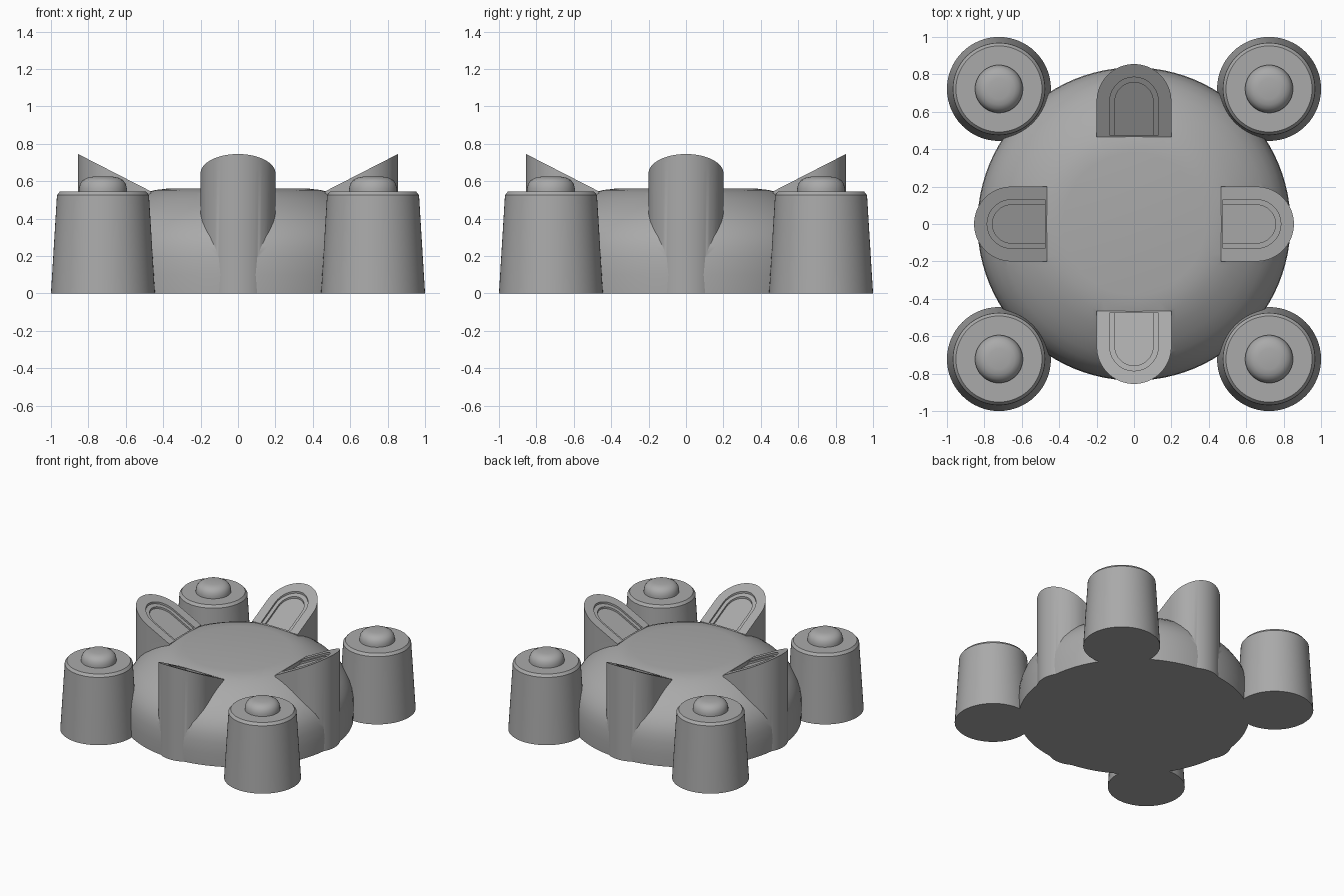
import bpy, bmesh, math
from mathutils import Matrix

cube = bpy.data.objects.get("Cube")
if cube:
    bpy.data.objects.remove(cube, do_unlink=True)

grey = bpy.data.materials.new("mid grey")
grey.use_nodes = True
COLOUR = (0.4, 0.4, 0.4, 1)
grey.diffuse_color = COLOUR
grey.node_tree.nodes["Principled BSDF"].inputs["Base Color"].default_value = COLOUR


def add_object(name, bm):
    bmesh.ops.recalc_face_normals(bm, faces=bm.faces)
    mesh = bpy.data.meshes.new(name)
    bm.to_mesh(mesh)
    bm.free()
    mesh.materials.append(grey)
    obj = bpy.data.objects.new(name, mesh)
    bpy.context.collection.objects.link(obj)
    return obj


def smooth(obj, degrees=30):
    bpy.ops.object.select_all(action='DESELECT')
    obj.select_set(True)
    bpy.context.view_layer.objects.active = obj
    bpy.ops.object.shade_smooth_by_angle(angle=math.radians(degrees))


def lathe(name, profile, segments=64, centre=(0, 0)):
    """Closed solid turned from (radius, height) pairs, bottom to top."""
    bm = bmesh.new()
    rings = []
    for r, z in profile:
        angles = [math.tau * i / segments for i in range(segments)]
        rings.append([bm.verts.new((centre[0] + r * math.cos(a),
                                    centre[1] + r * math.sin(a), z)) for a in angles])
    for low, high in zip(rings, rings[1:]):
        for i in range(segments):
            j = (i + 1) % segments
            bm.faces.new((low[i], low[j], high[j], high[i]))
    bm.faces.new(rings[0][::-1])
    bm.faces.new(rings[-1])
    return add_object(name, bm)


def slope(y, drop=0):
    """Height of the slanted spout top at distance y from the middle."""
    return 0.545 + (y - 0.465) * 0.513 - drop


def u_prism(name, radius, inner, bottom, top, turn):
    """Upright U-shaped block; bottom and top give heights by distance."""
    steps = 32
    outline = [(radius, inner)]
    outline += [(radius * math.cos(math.pi * i / steps),
                 0.655 + radius * math.sin(math.pi * i / steps)) for i in range(steps + 1)]
    outline.append((-radius, inner))
    bm = bmesh.new()
    low = [bm.verts.new((x, y, bottom(y))) for x, y in outline]
    high = [bm.verts.new((x, y, top(y))) for x, y in outline]
    bm.faces.new(low[::-1])
    bm.faces.new(high)
    for i in range(len(low)):
        j = (i + 1) % len(low)
        bm.faces.new((low[i], low[j], high[j], high[i]))
    bmesh.ops.rotate(bm, verts=bm.verts, matrix=Matrix.Rotation(turn, 3, 'Z'))
    return add_object(name, bm)


def combine(target, tool, operation):
    mod = target.modifiers.new(operation, 'BOOLEAN')
    mod.operation = operation
    mod.solver = 'EXACT'
    mod.object = tool
    bpy.context.view_layer.update()
    evaluated = target.evaluated_get(bpy.context.evaluated_depsgraph_get())
    mesh = bpy.data.meshes.new_from_object(evaluated)
    target.modifiers.clear()
    target.data = mesh
    bpy.data.objects.remove(tool, do_unlink=True)


# Rounded central body
body = lathe("body", [(0.833, 0), (0.837, 0.1), (0.833, 0.19), (0.822, 0.25),
                      (0.802, 0.305), (0.765, 0.36), (0.715, 0.412),
                      (0.65, 0.46), (0.575, 0.505), (0.5, 0.538),
                      (0.44, 0.553), (0.38, 0.56)], 96)

# Four spouts with a stepped recess in each slanted top
turns = [k * math.pi / 2 for k in range(4)]
for turn in turns:
    combine(body, u_prism("spout", 0.2, 0.465, lambda y: 0, slope, turn), 'UNION')
for radius, drop in ((0.13, 0.015), (0.102, 0.03)):
    for turn in turns:
        cutter = u_prism("recess_cutter", radius, 0.475,
                         lambda y: slope(y, drop), lambda y: 1, turn)
        combine(body, cutter, 'DIFFERENCE')
smooth(body, 25)

# Corner pillars with rounded knobs
for side, sx in (("left", 1), ("right", -1)):
    for end, sy in (("front", -1), ("back", 1)):
        centre = (sx * 0.722, sy * 0.722)
        smooth(lathe(f"{end}_{side}_pillar",
                     [(0.278, 0), (0.246, 0.525), (0.23, 0.545)], 64, centre))
        smooth(lathe(f"{end}_{side}_knob",
                     [(0.128, 0.53), (0.128, 0.56), (0.122, 0.585), (0.108, 0.605),
                      (0.085, 0.618), (0.055, 0.624)], 48, centre))
